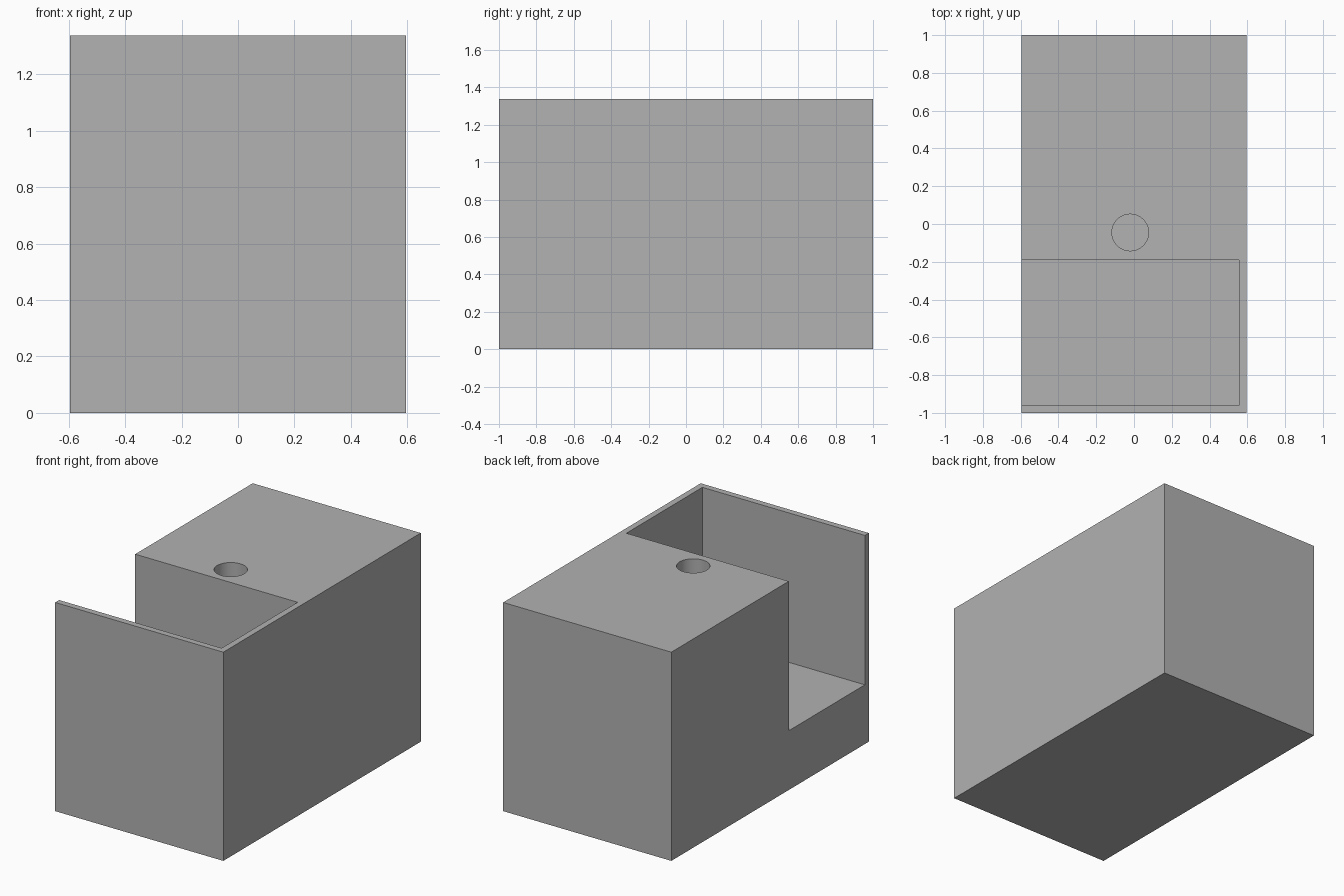
import bpy
import math

cube = bpy.data.objects.get("Cube")
if cube:
    bpy.data.objects.remove(cube, do_unlink=True)

WIDTH, LENGTH, HEIGHT = 1.192, 2.0, 1.338
WALL, FLOOR = 0.04, 0.38

grey = bpy.data.materials.new("plain grey")
grey.use_nodes = True
colour = (0.445, 0.445, 0.445, 1)
grey.diffuse_color = colour
grey.node_tree.nodes["Principled BSDF"].inputs["Base Color"].default_value = colour


def box(name, low, high):
    """Box between two opposite corners."""
    centre = [(a + b) / 2 for a, b in zip(low, high)]
    bpy.ops.mesh.primitive_cube_add(size=1, location=centre)
    obj = bpy.context.object
    obj.name = name
    obj.scale = [b - a for a, b in zip(low, high)]
    bpy.ops.object.transform_apply(location=True, rotation=False, scale=True)
    obj.data.materials.append(grey)
    return obj


def cut(target, cutter):
    """Subtract a cutter and remove it."""
    mod = target.modifiers.new("cut", "BOOLEAN")
    mod.operation = "DIFFERENCE"
    mod.solver = "EXACT"
    mod.object = cutter
    cutter.hide_render = True
    bpy.ops.object.select_all(action="DESELECT")
    target.select_set(True)
    bpy.context.view_layer.objects.active = target
    bpy.ops.object.modifier_apply(modifier=mod.name)
    bpy.data.objects.remove(cutter, do_unlink=True)


# Solid block
block = box("block", (-WIDTH / 2, -LENGTH / 2, 0), (WIDTH / 2, LENGTH / 2, HEIGHT))

# Pocket, open at the top and on one side, leaving two thin walls
pocket = box("pocket_cutter",
             (-WIDTH, -LENGTH / 2 + WALL, FLOOR),
             (WIDTH / 2 - WALL, -0.19, HEIGHT + 0.2))
cut(block, pocket)

# Round blind hole in the top
bpy.ops.mesh.primitive_cylinder_add(vertices=64, radius=0.097, depth=HEIGHT,
                                    location=(-0.02, -0.045, FLOOR + HEIGHT / 2))
hole = bpy.context.object
hole.name = "hole_cutter"
hole.data.materials.append(grey)
cut(block, hole)

bpy.ops.object.shade_smooth_by_angle(angle=math.radians(30))
